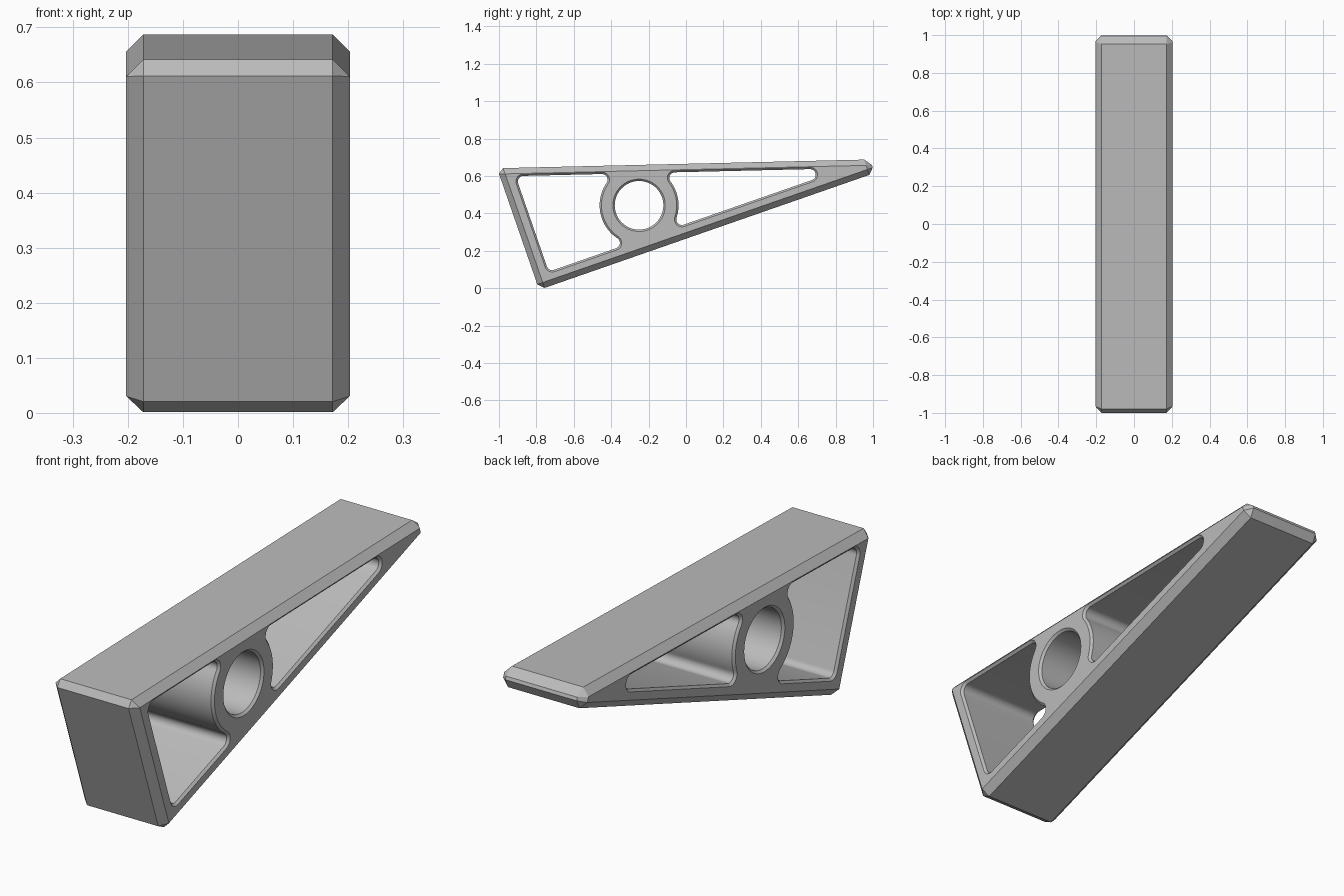
import bpy, bmesh, math
from mathutils import Vector

cube = bpy.data.objects.get("Cube")
if cube:
    bpy.data.objects.remove(cube, do_unlink=True)

HALF = 0.203           # half width in x
RIM = 0.01             # chamfer around the openings
FILLET = 0.03          # corner radius of the windows
RING, BORE = 0.211, 0.13
HUB = Vector((-0.251, 0.443))

# Side outline in (y, z), counter-clockwise from the low corner
corners = [Vector(c) for c in ((-0.785, -0.009), (1.009, 0.6155), (0.984, 0.688), (-1.01, 0.641))]

grey = bpy.data.materials.new("plain_grey")
grey.use_nodes = True
grey.diffuse_color = (0.5, 0.5, 0.5, 1)
grey.node_tree.nodes["Principled BSDF"].inputs["Base Color"].default_value = (0.5, 0.5, 0.5, 1)


def loft(name, sections, bevel=0):
    """Solid through (x, outline) sections, closed at both ends."""
    bm = bmesh.new()
    rings = [[bm.verts.new((x, p.x, p.y)) for p in pts] for x, pts in sections]
    n = len(rings[0])
    for a, b in zip(rings, rings[1:]):
        for i in range(n):
            j = (i + 1) % n
            bm.faces.new((a[i], a[j], b[j], b[i]))
    bm.faces.new(rings[0])
    bm.faces.new(rings[-1])
    bmesh.ops.recalc_face_normals(bm, faces=bm.faces)
    if bevel:
        bmesh.ops.bevel(bm, geom=bm.edges[:], offset=bevel, segments=1, affect='EDGES')
    mesh = bpy.data.meshes.new(name)
    bm.to_mesh(mesh)
    bm.free()
    obj = bpy.data.objects.new(name, mesh)
    bpy.context.collection.objects.link(obj)
    mesh.materials.append(grey)
    return obj


def polar(centre, radius, angle):
    return centre + radius * Vector((math.cos(angle), math.sin(angle)))


def angle_of(v):
    return math.atan2(v.y, v.x)


def inset_line(i, wall):
    """Track of the fillet centres along one wall: point, direction."""
    p, q = corners[i], corners[(i + 1) % 4]
    u = (q - p).normalized()
    return p + Vector((-u.y, u.x)) * (wall + FILLET), u


def meet_line(a, b):
    (p, u), (q, v) = a, b
    return p + u * ((q - p).cross(v) / u.cross(v))


def meet_ring(line, side):
    p, u = line
    foot = p + u * (HUB - p).dot(u)
    h = math.sqrt((RING + FILLET) ** 2 - (foot - HUB).length_squared)
    return max((foot + u * h, foot - u * h), key=lambda c: side * c.x)


def window_outline(lines, side, grow):
    """Straight walls and the hub ring, joined by rounded corners."""
    centres = [meet_ring(lines[0], side)]
    centres += [meet_line(a, b) for a, b in zip(lines, lines[1:])]
    centres.append(meet_ring(lines[-1], side))
    normals = [angle_of(Vector((u.y, -u.x))) for p, u in lines]
    starts = [angle_of(HUB - centres[0])] + normals
    ends = normals + [angle_of(HUB - centres[-1])]
    pts = []
    for c, a0, a1 in zip(centres, starts, ends):
        sweep = (a1 - a0) % math.tau
        pts += [polar(c, FILLET + grow, a0 + sweep * k / 10) for k in range(11)]
    a0, a1 = angle_of(centres[-1] - HUB), angle_of(centres[0] - HUB)
    sweep = (a0 - a1) % math.tau
    pts += [polar(HUB, RING - grow, a0 - sweep * k / 20) for k in range(1, 20)]
    return pts


def bore_outline(grow):
    return [polar(HUB, BORE + grow, math.tau * k / 64) for k in range(64)]


def cutter(name, outline):
    """Straight passage that flares at both faces into a chamfer."""
    extra = 0.02
    out, inn = HALF + extra, HALF - RIM
    wide, slim = outline(RIM + extra), outline(0)
    return loft(name, [(-out, wide), (-inn, slim), (inn, slim), (out, wide)])


# Chamfered wedge body
body = loft("wedge_frame", [(-HALF, corners), (HALF, corners)], bevel=0.031)

# Two windows and the round bore
floor, roof, front = inset_line(0, 0.075), inset_line(2, 0.044), inset_line(3, 0.08)
cutters = [
    cutter("front_window_cutter", lambda g: window_outline([roof, front, floor], -1, g)),
    cutter("rear_window_cutter", lambda g: window_outline([floor, roof], 1, g)),
    cutter("bore_cutter", bore_outline),
]
bpy.context.view_layer.objects.active = body
for c in cutters:
    c.hide_render = True
    mod = body.modifiers.new(c.name, 'BOOLEAN')
    mod.operation = 'DIFFERENCE'
    mod.solver = 'EXACT'
    mod.object = c
    bpy.ops.object.modifier_apply(modifier=mod.name)
for c in cutters:
    bpy.data.objects.remove(c, do_unlink=True)

bpy.ops.object.select_all(action='DESELECT')
body.select_set(True)
bpy.ops.object.shade_smooth_by_angle(angle=math.radians(30))
